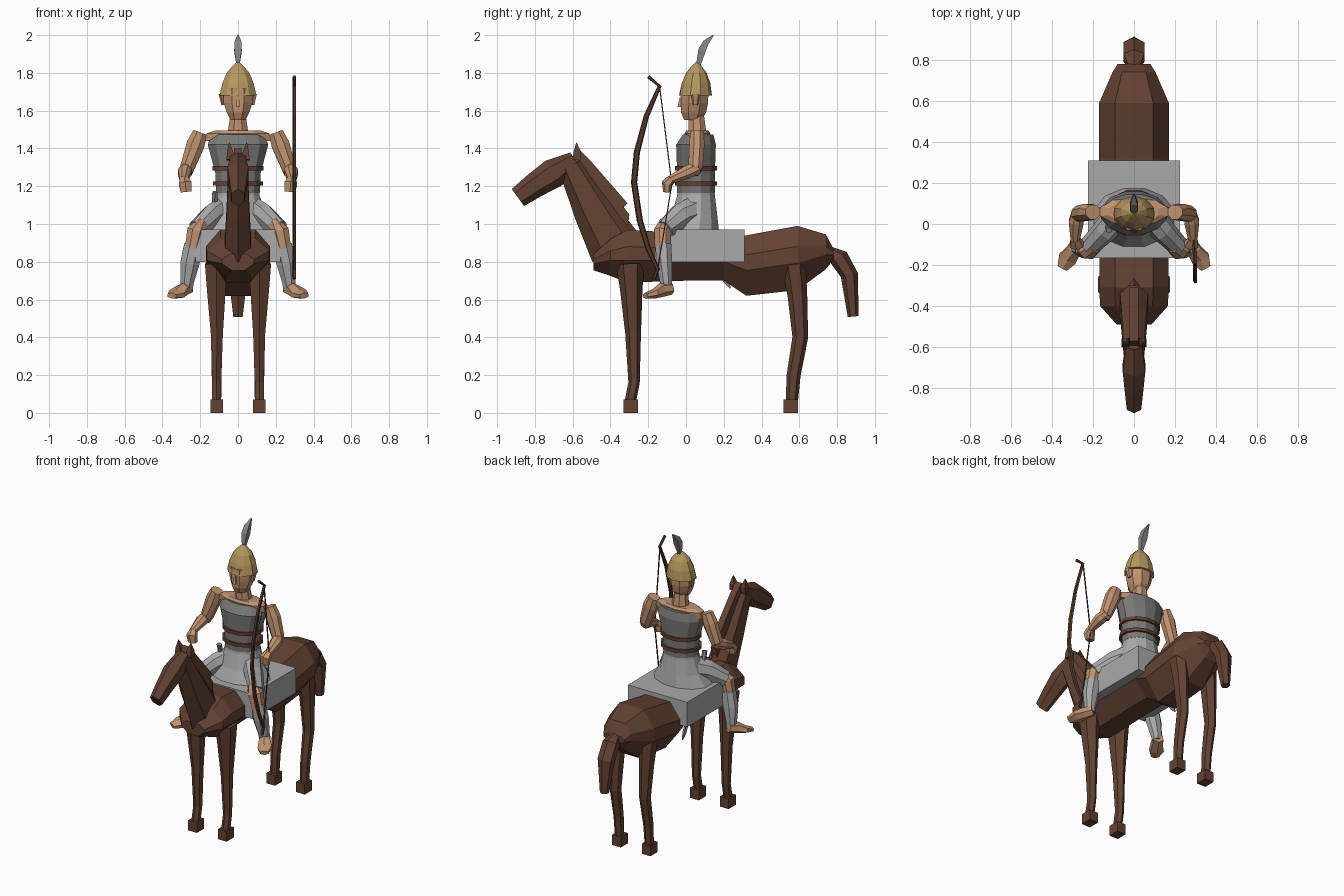
import bpy, bmesh, math
from mathutils import Vector


def material(name, r, g, b):
    m = bpy.data.materials.new(name)
    m.diffuse_color = (r, g, b, 1)
    return m


COAT = material("horse_brown", 0.125, 0.055, 0.033)
HAIR = material("dark_brown", 0.085, 0.038, 0.022)
SKIN = material("skin", 0.53, 0.29, 0.16)
GOLD = material("helmet_gold", 0.46, 0.31, 0.11)
CLOTH = material("light_grey_cloth", 0.40, 0.40, 0.40)
ARMOUR = material("armour_grey", 0.19, 0.19, 0.185)
LEATHER = material("leather", 0.13, 0.05, 0.03)
STEEL = material("steel_grey", 0.23, 0.24, 0.25)


def finish(name, rings, mat):
    """Skin a list of equal-length point rings and cap both ends."""
    bm = bmesh.new()
    vs = [[bm.verts.new(p) for p in ring] for ring in rings]
    n = len(vs[0])
    for a, b in zip(vs, vs[1:]):
        for i in range(n):
            bm.faces.new((a[i], a[(i + 1) % n], b[(i + 1) % n], b[i]))
    bm.faces.new(vs[0][::-1])
    bm.faces.new(vs[-1])
    bmesh.ops.recalc_face_normals(bm, faces=bm.faces)
    me = bpy.data.meshes.new(name)
    bm.to_mesh(me)
    bm.free()
    me.materials.append(mat)
    ob = bpy.data.objects.new(name, me)
    bpy.context.collection.objects.link(ob)
    return ob


def tube(name, path, mat, n=8, side=1, level=False):
    """Path entries: x, y, z, half width across x, half width the other way."""
    pts = [Vector((p[0] * side, p[1], p[2])) for p in path]
    rings = []
    for i, p in enumerate(pts):
        t = (pts[min(i + 1, len(pts) - 1)] - pts[max(i - 1, 0)]).normalized()
        if level:
            t = Vector((0, 0, 1))
        u = (Vector((1, 0, 0)) - t * t.x).normalized()
        v = t.cross(u)
        a, b = path[i][3], path[i][4]
        k = 1 / math.cos(math.pi / n)
        rings.append([p + u * a * k * math.cos(2 * math.pi * (j + .5) / n)
                      + v * b * k * math.sin(2 * math.pi * (j + .5) / n) for j in range(n)])
    return finish(name, rings, mat)


def box(name, x, y, z, mat):
    return finish(name, [[(x[0], y[0], h), (x[1], y[0], h), (x[1], y[1], h), (x[0], y[1], h)]
                         for h in z], mat)


def plate(name, outline, x, half, mat):
    """Outline in y, z extruded across x."""
    return finish(name, [[(x + s * half, y, z) for y, z in outline] for s in (-1, 1)], mat)


# Horse body: y, half width, bottom, top
body = []
for y, w, lo, hi in [(-0.49, 0.085, 0.755, 0.84), (-0.40, 0.165, 0.725, 0.92), (-0.31, 0.17, 0.69, 0.97),
                     (0.0, 0.165, 0.70, 0.95), (0.20, 0.165, 0.70, 0.94), (0.32, 0.17, 0.62, 0.94),
                     (0.59, 0.17, 0.65, 0.99), (0.74, 0.105, 0.76, 0.945), (0.78, 0.08, 0.81, 0.87)]:
    h = hi - lo
    half = [(0.55, 1), (1, 0.68), (1, 0.42), (0.4, 0)]
    body.append([(w * a, y, lo + h * b) for a, b in half] +
                [(-w * a, y, lo + h * b) for a, b in half[::-1]])
finish("horse_body", body, COAT)

# Horse neck, head, mane, tail
tube("horse_neck", [(0, -0.37, 0.87, 0.07, 0.125), (0, -0.49, 1.08, 0.06, 0.095),
                    (0, -0.61, 1.31, 0.05, 0.06)], COAT, 6)
tube("horse_head", [(0, -0.59, 1.345, 0.04, 0.035), (0, -0.70, 1.27, 0.055, 0.068),
                    (0, -0.80, 1.205, 0.045, 0.058), (0, -0.89, 1.14, 0.035, 0.048)], COAT, 6)
plate("horse_mane", [(-0.57, 1.40), (-0.51, 1.34), (-0.31, 1.11), (-0.33, 1.09), (-0.30, 1.05),
                     (-0.31, 0.96), (-0.42, 0.98), (-0.60, 1.33)], 0, 0.022, COAT)
tube("horse_tail", [(0, 0.76, 0.86, 0.025, 0.02), (0, 0.81, 0.82, 0.05, 0.045),
                    (0, 0.865, 0.73, 0.05, 0.04), (0, 0.885, 0.51, 0.025, 0.025)], COAT, 6)

for s, tag in ((1, "left"), (-1, "right")):
    # Horse ears, legs and hooves
    tube("horse_ear_" + tag, [(0.04, -0.58, 1.34, 0.02, 0.02), (0.042, -0.575, 1.38, 0.017, 0.02),
                              (0.046, -0.58, 1.43, 0.002, 0.002)], COAT, 4, s)
    tube("horse_front_leg_" + tag, [(0.115, -0.295, 0.79, 0.06, 0.065), (0.115, -0.29, 0.66, 0.05, 0.052),
                                    (0.112, -0.28, 0.42, 0.032, 0.036), (0.113, -0.275, 0.16, 0.024, 0.026),
                                    (0.113, -0.295, 0.06, 0.024, 0.026)], COAT, 6, s)
    tube("horse_hind_leg_" + tag, [(0.115, 0.57, 0.80, 0.05, 0.055), (0.113, 0.59, 0.62, 0.04, 0.045),
                                   (0.112, 0.605, 0.40, 0.03, 0.036), (0.113, 0.57, 0.20, 0.026, 0.032),
                                   (0.113, 0.56, 0.06, 0.024, 0.028)], COAT, 6, s)
    for y in (-0.293, 0.555):
        box("hoof_" + tag, (s * 0.113 - 0.033, s * 0.113 + 0.033), (y - 0.039, y + 0.039), (0, 0.07), COAT)

    # Rider arms and hands
    tube("upper_arm_" + tag, [(0.20, 0.058, 1.485, 0.038, 0.035), (0.225, 0.058, 1.42, 0.048, 0.04),
                              (0.268, 0.05, 1.30, 0.038, 0.038), (0.272, 0.04, 1.26, 0.025, 0.025)], SKIN, 8, s)
    tube("forearm_" + tag, [(0.272, 0.065, 1.30, 0.028, 0.033), (0.282, 0.01, 1.275, 0.036, 0.036),
                            (0.287, -0.08, 1.235, 0.022, 0.022)], SKIN, 8, s)
    tube("hand_" + tag, [(0.287, -0.075, 1.24, 0.022, 0.02), (0.28, -0.10, 1.215, 0.033, 0.026),
                         (0.275, -0.10, 1.17, 0.028, 0.018)], SKIN, 6, s)
    # Rider trousers, bare knees and feet
    tube("thigh_" + tag, [(0.06, 0.06, 1.08, 0.06, 0.075), (0.14, -0.03, 1.04, 0.055, 0.065),
                          (0.22, -0.11, 0.97, 0.045, 0.05)], CLOTH, 8, s)
    tube("knee_" + tag, [(0.19, -0.105, 1.01, 0.03, 0.035), (0.22, -0.125, 0.96, 0.05, 0.045),
                         (0.24, -0.125, 0.87, 0.042, 0.04)], SKIN, 8, s)
    tube("shin_" + tag, [(0.235, -0.12, 0.89, 0.05, 0.042), (0.255, -0.115, 0.79, 0.05, 0.042),
                         (0.27, -0.105, 0.69, 0.035, 0.032), (0.27, -0.10, 0.65, 0.03, 0.028)], CLOTH, 8, s)
    tube("foot_" + tag, [(0.265, -0.08, 0.66, 0.03, 0.03), (0.295, -0.13, 0.65, 0.035, 0.032),
                         (0.325, -0.17, 0.63, 0.045, 0.022), (0.35, -0.215, 0.62, 0.025, 0.014)], SKIN, 6, s)
    tube("ear_" + tag, [(0.078, 0.05, 1.63, 0.008, 0.012), (0.088, 0.05, 1.69, 0.012, 0.02)], SKIN, 5, s)

# Saddle blanket
box("saddle_blanket", (-0.225, 0.225), (-0.165, 0.31), (0.80, 0.97), CLOTH)

# Rider torso
tube("tunic_skirt", [(0, 0.03, 0.96, 0.20, 0.145), (0, 0.045, 1.05, 0.145, 0.12),
                     (0, 0.053, 1.15, 0.115, 0.10), (0, 0.053, 1.20, 0.11, 0.095)], CLOTH, 12, level=True)
tube("armour", [(0, 0.053, 1.165, 0.115, 0.10), (0, 0.053, 1.27, 0.12, 0.10),
                (0, 0.053, 1.42, 0.16, 0.105), (0, 0.065, 1.475, 0.14, 0.08)], ARMOUR, 12, level=True)
for z, w in ((1.215, 0.132), (1.295, 0.135)):
    tube("belt", [(0, 0.053, z - 0.011, w, 0.112), (0, 0.053, z + 0.011, w, 0.112)], LEATHER, 12, level=True)
tube("shoulders", [(0, 0.06, 1.44, 0.175, 0.055), (0, 0.06, 1.48, 0.165, 0.065),
                   (0, 0.06, 1.495, 0.12, 0.055)], SKIN, 10, level=True)

# Rider neck, head, nose
tube("neck", [(0, 0.06, 1.48, 0.055, 0.048), (0, 0.055, 1.58, 0.04, 0.04)], SKIN, 8, level=True)
tube("head", [(0, 0.035, 1.55, 0.04, 0.045), (0, 0.04, 1.59, 0.06, 0.066), (0, 0.045, 1.64, 0.076, 0.072),
              (0, 0.045, 1.72, 0.078, 0.074)], SKIN, 8, level=True)
tube("nose", [(0, -0.03, 1.62, 0.012, 0.015), (0, -0.025, 1.67, 0.006, 0.008)], SKIN, 4, level=True)

# Helmet and plume
tube("helmet", [(0, 0.05, 1.68, 0.098, 0.083), (0, 0.053, 1.745, 0.083, 0.072),
                (0, 0.055, 1.80, 0.06, 0.052), (0, 0.056, 1.835, 0.03, 0.026),
                (0, 0.058, 1.855, 0.008, 0.008)], GOLD, 10, level=True)
tube("plume", [(0, 0.065, 1.84, 0.008, 0.012), (0, 0.085, 1.92, 0.02, 0.02),
               (0, 0.105, 1.96, 0.017, 0.016), (0, 0.145, 2.0, 0.003, 0.003)], STEEL, 4)

# Sword hanging at the hip
tube("sword_blade", [(-0.12, 0.0, 1.10, 0.008, 0.015), (-0.135, 0.21, 0.70, 0.006, 0.014),
                     (-0.137, 0.235, 0.66, 0.002, 0.003)], STEEL, 4)
tube("sword_grip", [(-0.125, -0.005, 1.09, 0.014, 0.014), (-0.122, -0.03, 1.17, 0.014, 0.014)], STEEL, 6)

# Bow and string
limb = [(-0.20, 1.78, 0.008), (-0.14, 1.73, 0.009), (-0.21, 1.57, 0.012), (-0.26, 1.38, 0.014),
        (-0.275, 1.22, 0.014), (-0.245, 1.02, 0.014), (-0.20, 0.87, 0.012), (-0.15, 0.76, 0.009),
        (-0.17, 0.71, 0.008)]
tube("bow", [(0.298, y, z, 0.008, r) for y, z, r in limb], HAIR, 5)
tube("bow_string", [(0.296, -0.14, 1.73, 0.003, 0.003), (0.29, -0.075, 1.21, 0.003, 0.003),
                    (0.298, -0.15, 0.76, 0.003, 0.003)], HAIR, 4)
